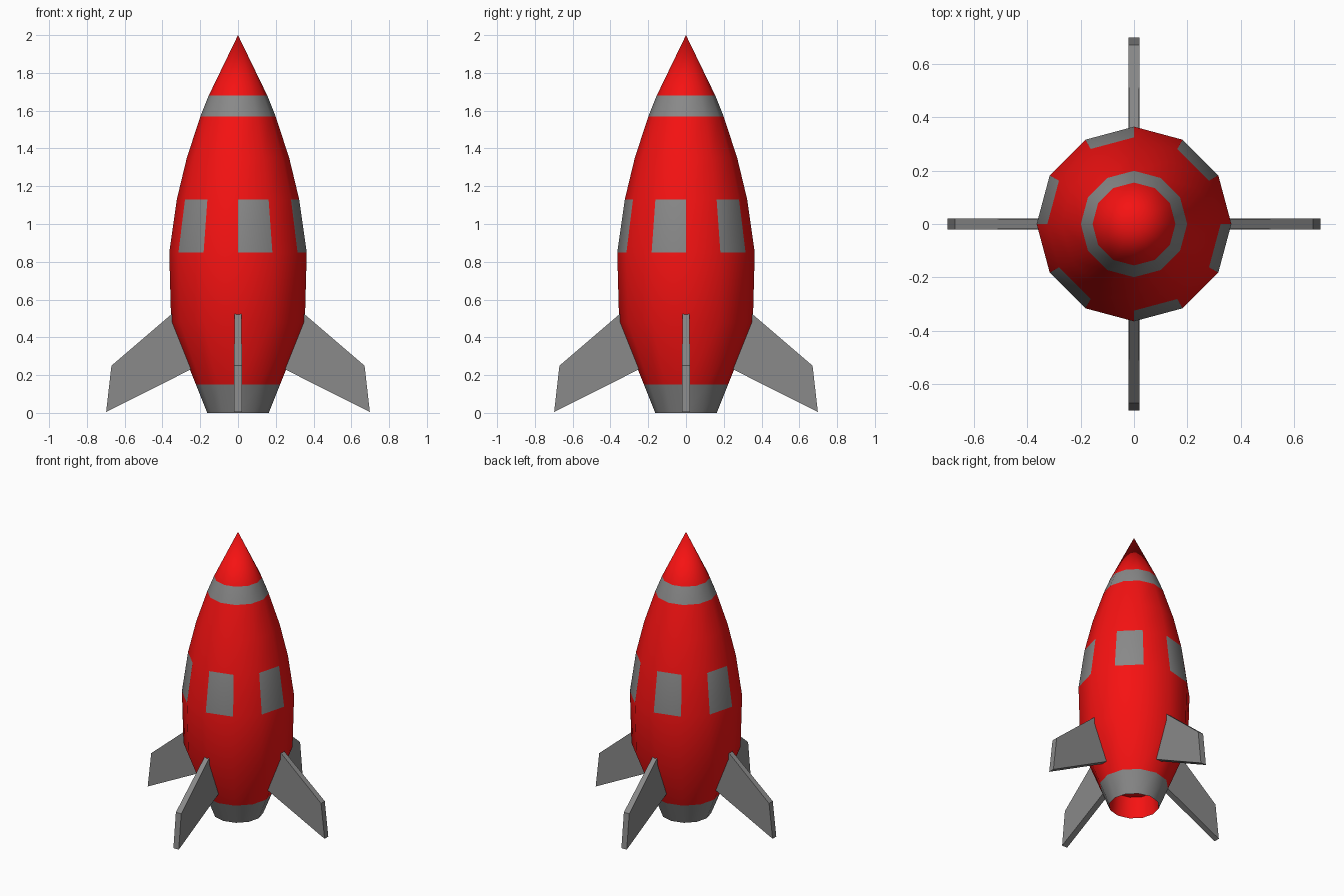
import bpy, bmesh
from math import cos, sin, pi, radians

if "Cube" in bpy.data.objects:
    bpy.data.objects.remove(bpy.data.objects["Cube"])

SIDES = 12


def material(name, rgb):
    m = bpy.data.materials.new(name)
    m.diffuse_color = (*rgb, 1)
    m.use_nodes = True
    m.node_tree.nodes["Principled BSDF"].inputs["Base Color"].default_value = m.diffuse_color
    return m


red = material("red_paint", (0.92, 0.006, 0.006))
grey = material("grey_metal", (0.25, 0.25, 0.25))


def add_object(name, bm, mats):
    bmesh.ops.recalc_face_normals(bm, faces=bm.faces)
    me = bpy.data.meshes.new(name)
    bm.to_mesh(me)
    bm.free()
    for m in mats:
        me.materials.append(m)
    ob = bpy.data.objects.new(name, me)
    bpy.context.collection.objects.link(ob)
    return ob


# Hull: lathe profile (radius, z), from the nozzle recess out and up to the nose
profile = [(0.15, 0.15), (0.163, 0), (0.223, 0.15), (0.354, 0.48), (0.364, 0.85),
           (0.324, 1.13), (0.271, 1.35), (0.199, 1.57), (0.155, 1.68)]
NOZZLE, WINDOWS, COLLAR = 1, 4, 7   # profile bands with grey faces

bm = bmesh.new()
rings = [[bm.verts.new((r * cos(2 * pi * i / SIDES), r * sin(2 * pi * i / SIDES), z))
          for i in range(SIDES)] for r, z in profile]
for k in range(len(rings) - 1):
    for i in range(SIDES):
        j = (i + 1) % SIDES
        f = bm.faces.new((rings[k][i], rings[k][j], rings[k + 1][j], rings[k + 1][i]))
        # every other side of the window band is a window
        if k in (NOZZLE, COLLAR) or (k == WINDOWS and i % 2 == 1):
            f.material_index = 1
# Nose tip and recess ceiling
tip = bm.verts.new((0, 0, 2))
for i in range(SIDES):
    bm.faces.new((rings[-1][i], rings[-1][(i + 1) % SIDES], tip))
bm.faces.new(rings[0])
hull = add_object("hull", bm, [red, grey])
bpy.context.view_layer.objects.active = hull
hull.select_set(True)
bpy.ops.object.shade_smooth_by_angle(angle=radians(60))

# Four fins: side outline (radius, z, half thickness), rotated around the axis
outline = [(0.22, 0.245, 0.021), (0.698, 0.005, 0.021), (0.67, 0.25, 0.021), (0.32, 0.55, 0.018)]
for n, name in enumerate(("right", "back", "left", "front")):
    bm = bmesh.new()
    a = [bm.verts.new((x, -t, z)) for x, z, t in outline]
    b = [bm.verts.new((x, t, z)) for x, z, t in outline]
    bm.faces.new(a)
    bm.faces.new(b[::-1])
    for i in range(4):
        j = (i + 1) % 4
        bm.faces.new((a[i], b[i], b[j], a[j]))
    fin = add_object(name + "_fin", bm, [grey])
    fin.rotation_euler.z = n * pi / 2
